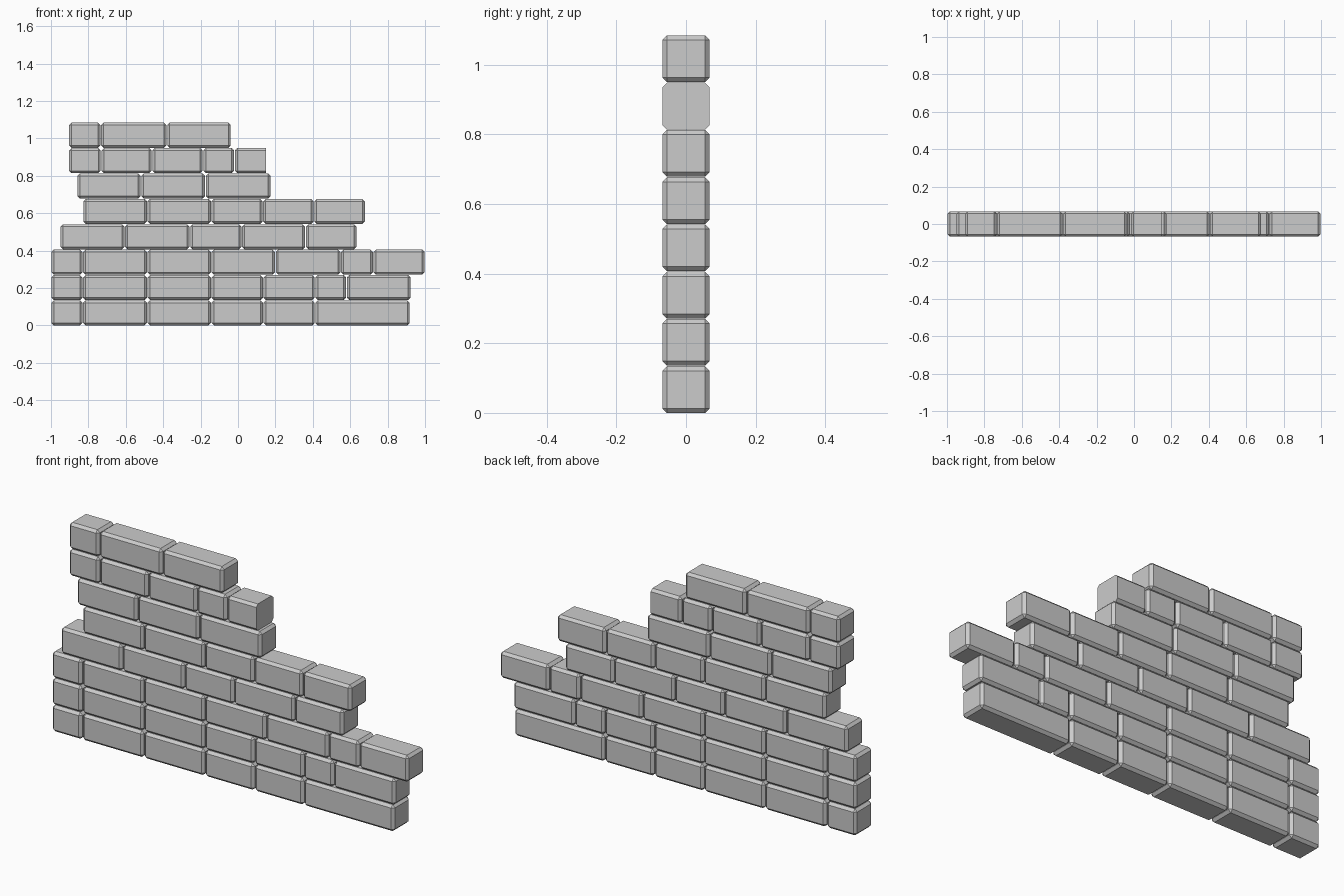
import bpy, bmesh

if "Cube" in bpy.data.objects:
    bpy.data.objects.remove(bpy.data.objects["Cube"])

DEPTH, HEIGHT, PITCH, BEVEL, GAP = 0.136, 0.134, 0.1357, 0.013, 0.004

# joint positions along x for each course, bottom to top
COURSES = [
    [-1.0, -0.83, -0.485, -0.143, 0.135, 0.412, 0.68, 0.92],
    [-1.0, -0.83, -0.485, -0.143, 0.135, 0.412, 0.58, 0.925],
    [-1.0, -0.83, -0.485, -0.143, 0.20, 0.55, 0.723, 1.0],
    [-0.95, -0.605, -0.257, 0.02, 0.361, 0.635],
    [-0.828, -0.485, -0.143, 0.133, 0.406, 0.68],
    [-0.86, -0.519, -0.174, 0.176],
    [-0.905, -0.732, -0.46, -0.187, -0.019, 0.15],
    [-0.905, -0.734, -0.38, -0.037],
]
# bricks cut square on one end: (course, brick) -> sign of cut end
CUT_ENDS = {(0, 5): 1, (0, 6): -1, (6, 4): 1}


def brick(name, x0, x1, z0, cut):
    x0 += 0 if cut == -1 else GAP / 2
    x1 -= 0 if cut == 1 else GAP / 2
    bm = bmesh.new()
    bmesh.ops.create_cube(bm, size=1)
    # chamfer every edge except those around a cut end
    for v in bm.verts:
        v.co.x *= x1 - x0
        v.co.y *= DEPTH
        v.co.z *= HEIGHT
    edges = [e for e in bm.edges
             if not (cut and all(v.co.x * cut > 0 for v in e.verts))]
    bmesh.ops.bevel(bm, geom=edges, offset=BEVEL, segments=1,
                    profile=0.5, affect='EDGES')
    mesh = bpy.data.meshes.new(name)
    bm.to_mesh(mesh)
    bm.free()
    ob = bpy.data.objects.new(name, mesh)
    ob.location = ((x0 + x1) / 2, 0, z0 + HEIGHT / 2)
    bpy.context.collection.objects.link(ob)


# stepped wall, course by course
for c, joints in enumerate(COURSES):
    for b, (x0, x1) in enumerate(zip(joints, joints[1:])):
        brick(f"brick_course{c + 1}_{b + 1}", x0, x1, c * PITCH,
              CUT_ENDS.get((c, b), 0))
